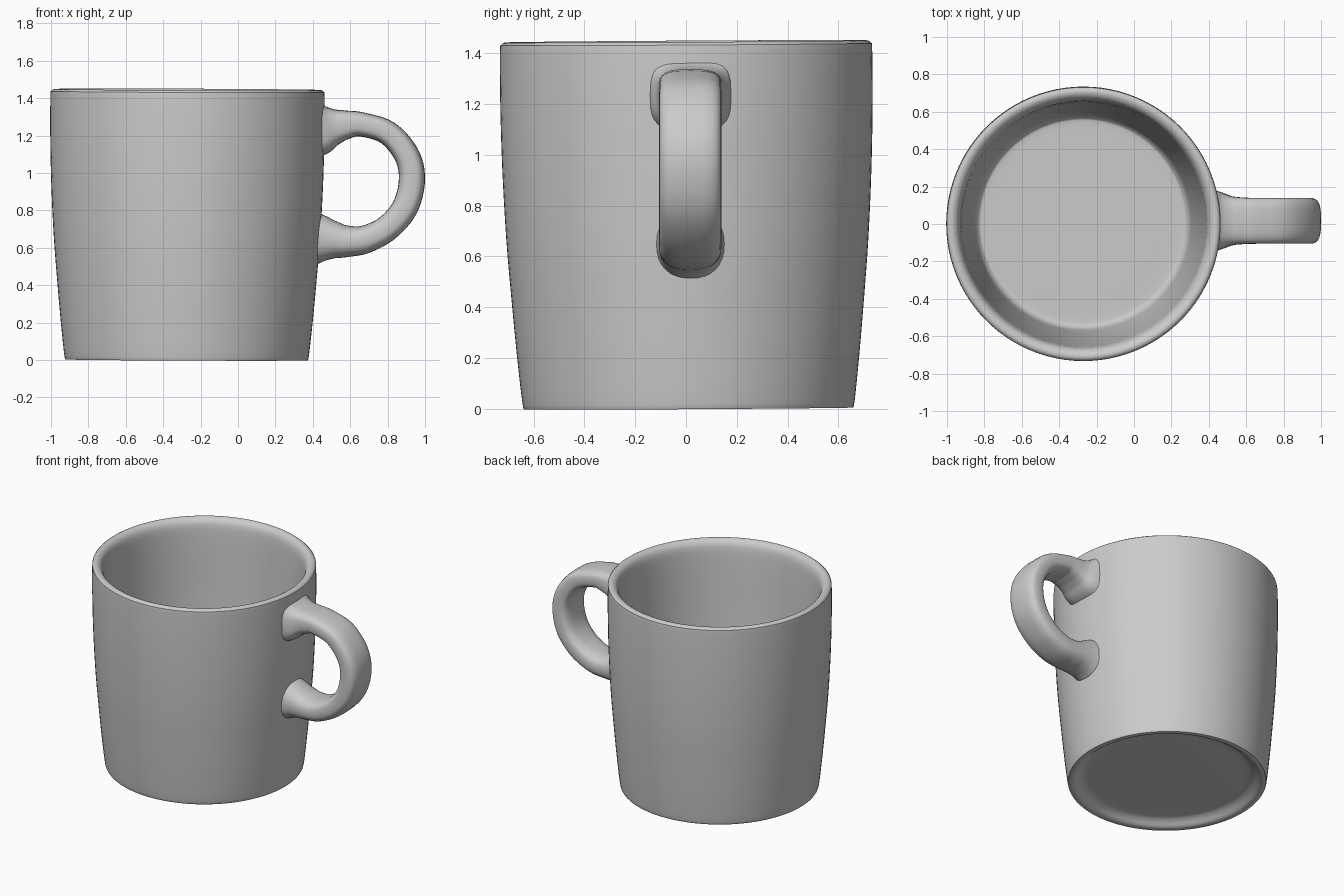
import bpy, bmesh, math
from mathutils import Vector

cube = bpy.data.objects.get("Cube")
if cube:
    bpy.data.objects.remove(cube, do_unlink=True)

# One glazed ceramic colour
GREY = (0.6, 0.6, 0.6, 1)
ceramic = bpy.data.materials.new("grey ceramic")
ceramic.use_nodes = True
ceramic.diffuse_color = GREY
ceramic.node_tree.nodes["Principled BSDF"].inputs["Base Color"].default_value = GREY


def smooth_path(points, steps):
    """Catmull-Rom samples through points of any dimension."""
    pts = [Vector(p) for p in points]
    pts = [pts[0]] + pts + [pts[-1]]
    out = []
    for a, b, c, d in zip(pts, pts[1:], pts[2:], pts[3:]):
        for i in range(steps):
            t = i / steps
            out.append(0.5 * (2 * b + (c - a) * t + (2 * a - 5 * b + 4 * c - d) * t ** 2
                              + (3 * b - a - 3 * c + d) * t ** 3))
    return out + [pts[-1]]


def loft(name, rings):
    """Join closed rings of points with quads and cap both ends."""
    bm = bmesh.new()
    loops = [[bm.verts.new(p) for p in ring] for ring in rings]
    n = len(loops[0])
    for low, high in zip(loops, loops[1:]):
        for i in range(n):
            j = (i + 1) % n
            bm.faces.new((low[i], low[j], high[j], high[i]))
    bm.faces.new(loops[0])
    bm.faces.new(loops[-1])
    bmesh.ops.recalc_face_normals(bm, faces=bm.faces)
    mesh = bpy.data.meshes.new(name)
    bm.to_mesh(mesh)
    bm.free()
    obj = bpy.data.objects.new(name, mesh)
    bpy.context.collection.objects.link(obj)
    mesh.materials.append(ceramic)
    bpy.ops.object.select_all(action='DESELECT')
    obj.select_set(True)
    bpy.context.view_layer.objects.active = obj
    bpy.ops.object.shade_smooth_by_angle(angle=math.radians(50))


# Cup: (radius, height) from the recessed underside, up the wall, over the rim, to the floor
profile = [
    (0.48, 0.047), (0.54, 0.046), (0.575, 0.032), (0.603, 0.01), (0.622, 0.002), (0.643, 0.004),
    (0.653, 0.02), (0.673, 0.2), (0.693, 0.42), (0.713, 0.67), (0.727, 0.95), (0.733, 1.2),
    (0.733, 1.41), (0.729, 1.435), (0.715, 1.446), (0.695, 1.444), (0.675, 1.428),
    (0.662, 1.395), (0.655, 1.33), (0.648, 1.2), (0.635, 0.9), (0.614, 0.55), (0.588, 0.25),
    (0.575, 0.15), (0.558, 0.115), (0.53, 0.105), (0.4, 0.105)]
SIDES = 96
angles = [2 * math.pi * i / SIDES for i in range(SIDES)]


def cup_point(r, z, a):
    """Point on the hand-thrown cup, which leans very slightly."""
    x, y = r * math.cos(a), r * math.sin(a)
    lean = 1 - z / 1.45
    return (x - 0.27 - 0.005 * lean, y + 0.01 * lean, z + 0.006 * y - 0.004 * x)


loft("cup", [[cup_point(r, z, a) for a in angles] for r, z in smooth_path(profile, 4)])

# Handle: (x, z, thickness, width, squareness) along the centre line, flared at the wall
stations = [
    (0.40, 1.238, 0.34, 0.34, 0.62), (0.46, 1.238, 0.275, 0.31, 0.62),
    (0.52, 1.248, 0.195, 0.265, 0.62), (0.58, 1.258, 0.155, 0.25, 0.62),
    (0.66, 1.26, 0.13, 0.245, 0.62), (0.80, 1.215, 0.13, 0.245, 0.62),
    (0.90, 1.10, 0.135, 0.245, 0.62), (0.93, 0.97, 0.14, 0.245, 0.62),
    (0.895, 0.82, 0.14, 0.245, 0.62), (0.80, 0.707, 0.14, 0.245, 0.66),
    (0.68, 0.645, 0.15, 0.245, 0.72), (0.58, 0.635, 0.17, 0.245, 0.8),
    (0.51, 0.642, 0.205, 0.25, 0.85), (0.45, 0.648, 0.255, 0.26, 0.88),
    (0.39, 0.65, 0.31, 0.28, 0.9)]


def rounded(v, power):
    """Push a circle coordinate towards a rounded rectangle."""
    return math.copysign(abs(v) ** power, v)


path = smooth_path(stations, 6)
rings = []
for i, (x, z, thick, width, power) in enumerate(path):
    step = path[min(i + 1, len(path) - 1)] - path[max(i - 1, 0)]
    normal = Vector((-step[1], 0, step[0])).normalized()
    centre = Vector((x, 0.017, z))
    rings.append([centre + normal * (thick / 2 * rounded(math.cos(a), power))
                  + Vector((0, width / 2 * rounded(math.sin(a), power), 0))
                  for a in angles[::3]])
loft("handle", rings)
